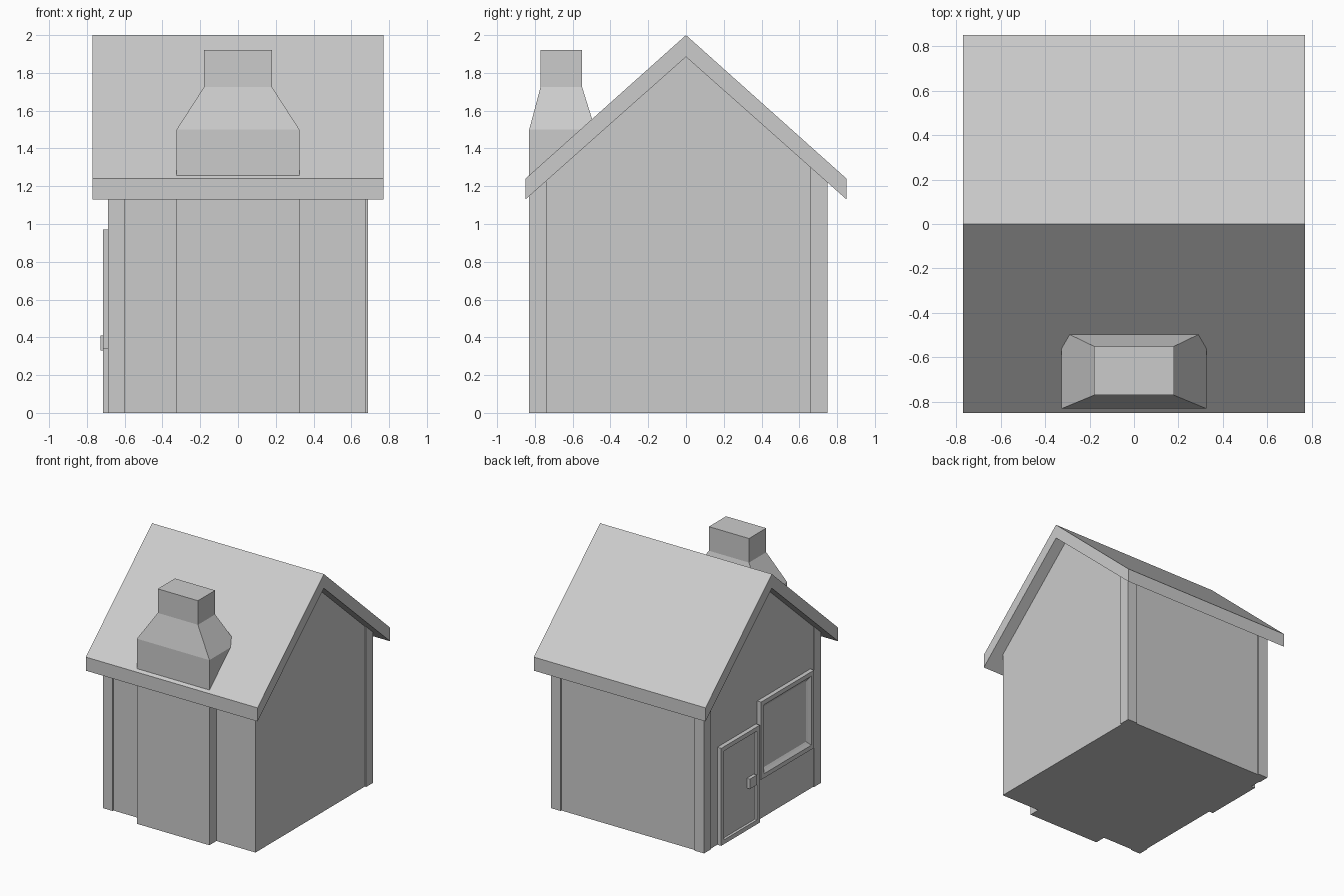
import bpy
import bmesh
from mathutils import Vector

cube = bpy.data.objects.get("Cube")
if cube:
    bpy.data.objects.remove(cube, do_unlink=True)

# Single plain grey finish
grey = bpy.data.materials.new("plain grey")
grey.use_nodes = True
grey.diffuse_color = (0.6, 0.6, 0.6, 1)
grey.node_tree.nodes["Principled BSDF"].inputs["Base Color"].default_value = (0.6, 0.6, 0.6, 1)


def finish(name, bm):
    bmesh.ops.recalc_face_normals(bm, faces=bm.faces)
    mesh = bpy.data.meshes.new(name)
    bm.to_mesh(mesh)
    bm.free()
    mesh.materials.append(grey)
    obj = bpy.data.objects.new(name, mesh)
    bpy.context.collection.objects.link(obj)
    return obj


def box_mesh(x, y, z):
    bm = bmesh.new()
    bmesh.ops.create_cube(bm, size=1)
    for v in bm.verts:
        v.co = Vector([(a + b) / 2 + c * (b - a) for (a, b), c in zip((x, y, z), v.co)])
    return bm


def prism(name, profile, x0, x1):
    """Extrude a y-z outline along x."""
    bm = bmesh.new()
    face = bm.faces.new([bm.verts.new((x0, y, z)) for y, z in profile])
    new = bmesh.ops.extrude_face_region(bm, geom=[face])["geom"]
    bmesh.ops.translate(bm, vec=(x1 - x0, 0, 0),
                        verts=[g for g in new if isinstance(g, bmesh.types.BMVert)])
    return finish(name, bm)


def framed_panel(name, y, z, steps):
    """Plate on the -x wall whose outer face is stepped inward; steps are (width, depth)."""
    bm = box_mesh((-0.715, -0.66), y, z)
    face = min(bm.faces, key=lambda f: f.calc_center_median().x)
    for width, depth in steps:
        bmesh.ops.inset_region(bm, faces=[face], thickness=width, use_even_offset=True)
        for v in face.verts:
            v.co.x += depth
    return finish(name, bm)


# House body and gabled roof
prism("walls", [(-0.74, 0), (0.74, 0), (0.74, 1.25), (0, 1.91), (-0.74, 1.25)], -0.68, 0.675)
prism("roof", [(-0.85, 1.24), (0, 2), (0.85, 1.24),
               (0.85, 1.13), (0, 1.885), (-0.85, 1.13)], -0.77, 0.77)

# Corner posts
for label, sx, sy in (("front_right", -1, -1), ("back_right", -1, 1), ("back_left", 1, 1)):
    x = sorted((0.6 * sx, 0.687 * sx))
    y = sorted((0.66 * sy, 0.75 * sy))
    finish(label + "_post", box_mesh(x, y, (0, 1.31)))

# Chimney: wide breast, sloping shoulders and narrow stack, joined in rings
bm = bmesh.new()
rings = []
for half, front, back, z in ((0.325, -0.83, -0.48, 0), (0.325, -0.83, -0.48, 1.5),
                             (0.18, -0.77, -0.55, 1.725), (0.18, -0.77, -0.55, 1.92)):
    rings.append([bm.verts.new((x, y, z)) for x, y in
                  ((-half, front), (half, front), (half, back), (-half, back))])
for low, high in zip(rings, rings[1:]):
    for i in range(4):
        j = (i + 1) % 4
        bm.faces.new((low[i], low[j], high[j], high[i]))
bm.faces.new(rings[0])
bm.faces.new(rings[-1])
finish("chimney", bm)

# Door with knob, and window, all on the -x gable wall
framed_panel("door", (0.075, 0.57), (0, 0.79), [(0.035, 0), (0.005, 0.015)])
finish("door_knob", box_mesh((-0.727, -0.69), (0.13, 0.22), (0.33, 0.41)))
framed_panel("window", (-0.62, 0.06), (0.34, 0.97), [(0.035, 0), (0.02, 0.015), (0.015, 0.01)])
